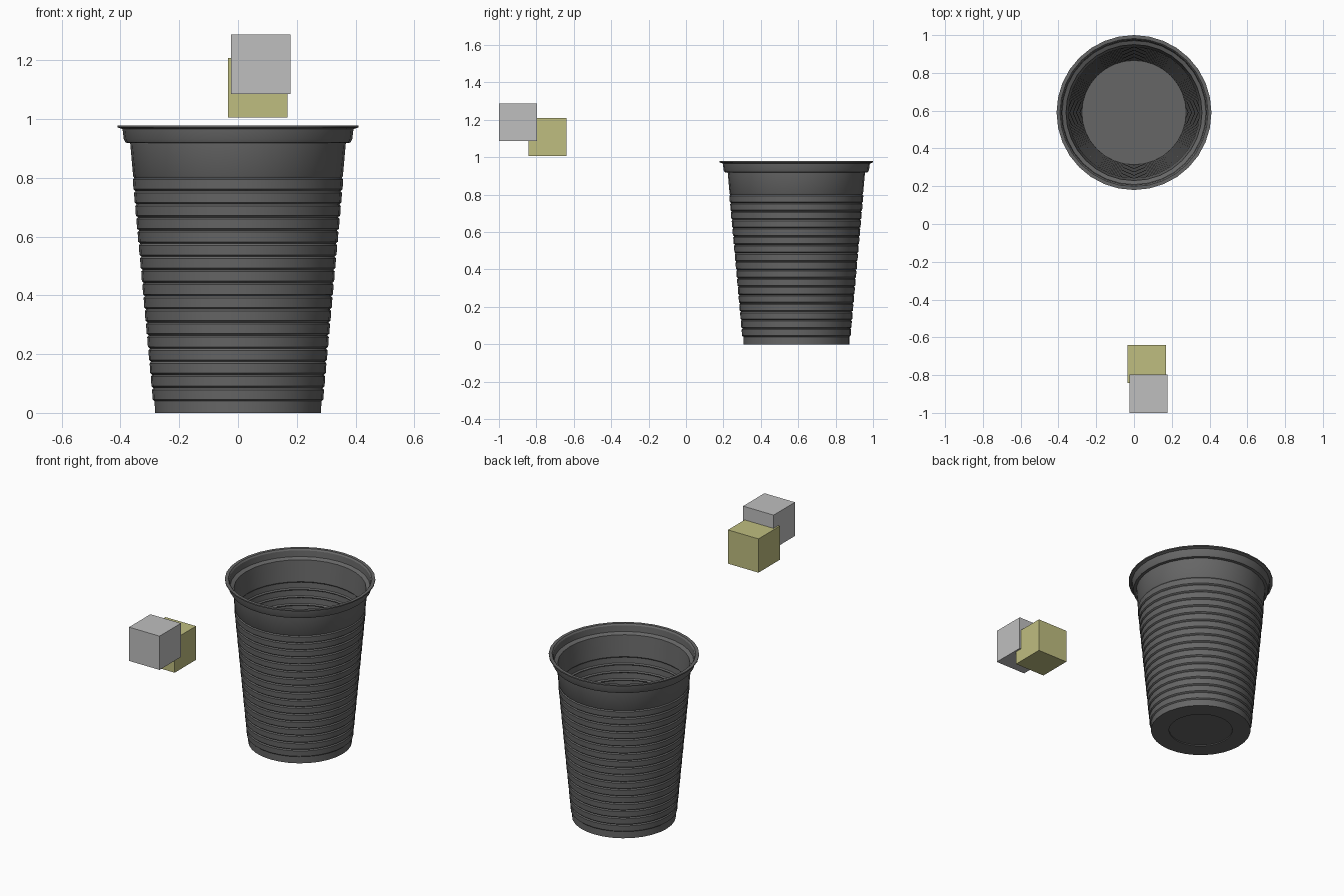
import bpy, bmesh, math

old = bpy.data.objects.get("Cube")
if old:
    bpy.data.objects.remove(old, do_unlink=True)

CENTRE = (0.0, 0.59, 0.0)
SIDES = 32


def material(name, rgb):
    m = bpy.data.materials.new(name)
    m.use_nodes = True
    m.diffuse_color = (*rgb, 1)
    bsdf = next(n for n in m.node_tree.nodes if n.type == 'BSDF_PRINCIPLED')
    bsdf.inputs["Base Color"].default_value = (*rgb, 1)
    return m


def add_object(name, bm, mat):
    bmesh.ops.recalc_face_normals(bm, faces=bm.faces)
    mesh = bpy.data.meshes.new(name)
    bm.to_mesh(mesh)
    bm.free()
    mesh.materials.append(mat)
    ob = bpy.data.objects.new(name, mesh)
    bpy.context.collection.objects.link(ob)
    return ob


def lathe(name, profile, mat):
    """Revolve a closed (radius, height) profile; zero radius becomes a pole."""
    bm = bmesh.new()
    rings = []
    for r, z in profile:
        count = SIDES if r > 0 else 1
        rings.append([bm.verts.new((r * math.cos(math.tau * i / SIDES),
                                    r * math.sin(math.tau * i / SIDES), z))
                      for i in range(count)])
    for a, b in zip(rings, rings[1:]):
        for i in range(SIDES):
            j = (i + 1) % SIDES
            quad = [a[i % len(a)], a[j % len(a)], b[j % len(b)], b[i % len(b)]]
            bm.faces.new(list(dict.fromkeys(quad)))
    ob = add_object(name, bm, mat)
    ob.location = CENTRE
    return ob


def cube(name, size, centre, mat):
    bm = bmesh.new()
    bmesh.ops.create_cube(bm, size=size)
    ob = add_object(name, bm, mat)
    ob.location = centre
    return ob


dark_grey = material("dark grey plastic", (0.133, 0.133, 0.133))
light_grey = material("light grey", (0.52, 0.52, 0.52))
pale_yellow = material("pale yellow", (0.52, 0.51, 0.215))


# Cup wall: gently flaring, with a stack of small stepped ridges
def wall(z):
    return 0.283 + 0.084 * z / 0.92


ridges = []
RIDGE_COUNT, LOW, HIGH = 17, 0.04, 0.8
pitch = (HIGH - LOW) / RIDGE_COUNT
for k in range(RIDGE_COUNT):
    z = LOW + k * pitch
    ridges += [(wall(z) - 0.003, z), (wall(z) + 0.004, z + 0.006),
               (wall(z + pitch) + 0.002, z + pitch - 0.006)]
ridges.append((wall(HIGH) - 0.003, HIGH))

# Rim: shoulder, short collar and a thin outward flange
rim = [(0.367, 0.918), (0.383, 0.92), (0.389, 0.932), (0.393, 0.966),
       (0.41, 0.972), (0.41, 0.979)]
outer = [(0.283, 0.0)] + ridges + [(wall(HIGH) + 0.001, HIGH + 0.006)] + rim

# Inner skin follows the outside at a constant wall thickness
THICK = 0.007
inner = [(0.392, 0.979), (0.385, 0.97), (0.381, 0.935), (0.36, 0.925)]
inner += [(r - THICK, z) for r, z in reversed(ridges)] + [(0.276, 0.012), (0, 0.012)]

# Underside with a shallow round recess
underside = [(0, 0.006), (0.18, 0.006), (0.18, 0.0)]
cup = lathe("cup", underside + outer + inner, dark_grey)

bpy.context.view_layer.objects.active = cup
cup.select_set(True)
bpy.ops.object.shade_smooth_by_angle(angle=math.radians(30))
cup.select_set(False)

# Two floating cubes that overlap at one corner
cube("grey_cube", 0.203, (0.077, -0.899, 1.187), light_grey)
cube("yellow_cube", 0.203, (0.067, -0.741, 1.107), pale_yellow)
